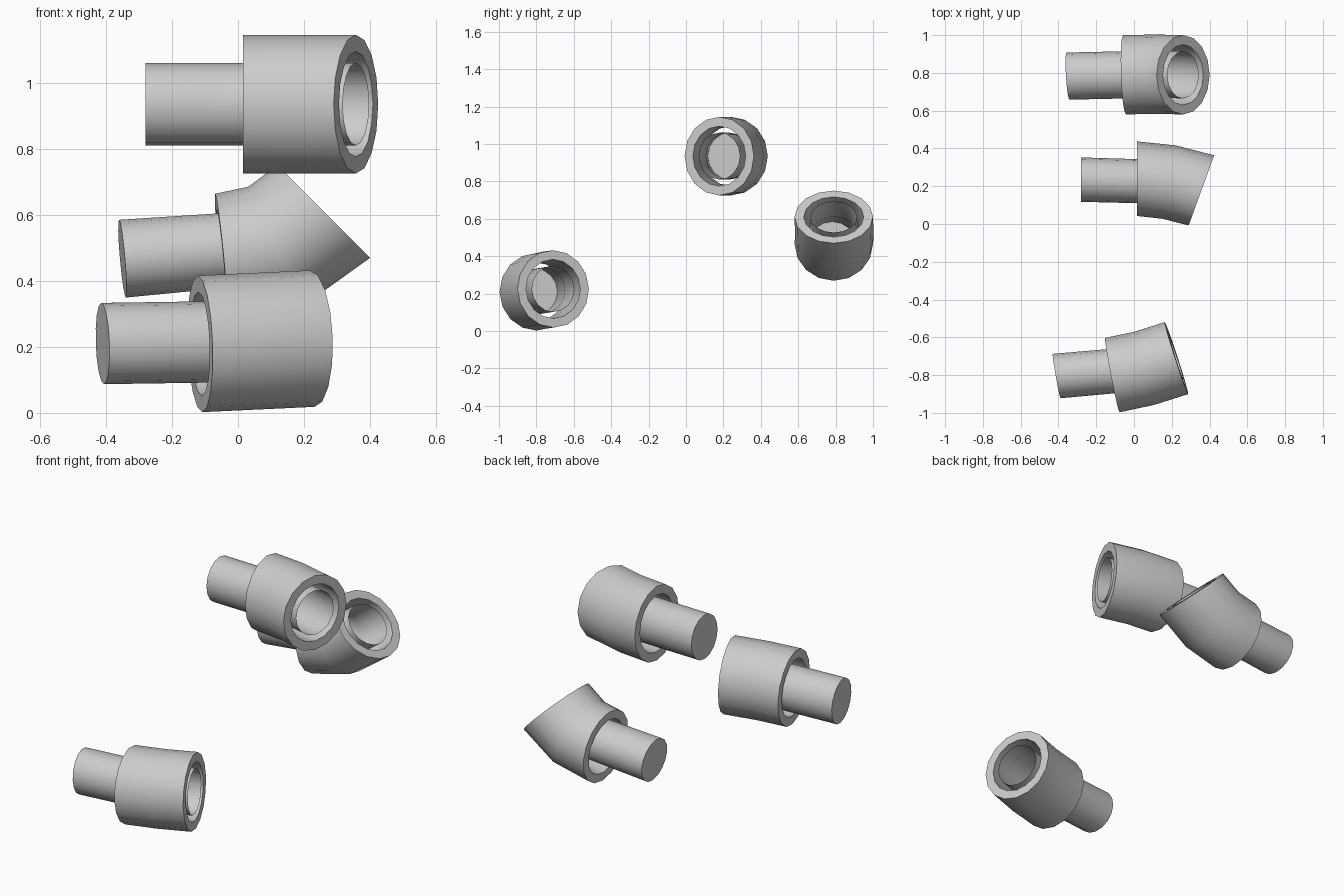
import bpy, bmesh
from math import sin, cos, pi, radians
from mathutils import Vector, Matrix

if "Cube" in bpy.data.objects:
    bpy.data.objects.remove(bpy.data.objects["Cube"])

SIDES = 16


def ring(bm, station, r_side, r_up):
    """Elliptical ring facing along a direction given by yaw and pitch."""
    centre, yaw, pitch = station
    rot = Matrix.Rotation(radians(yaw), 3, 'Z') @ Matrix.Rotation(radians(-pitch), 3, 'Y')
    verts = []
    for i in range(SIDES):
        a = 2 * pi * i / SIDES
        verts.append(bm.verts.new(Vector(centre) + rot @ Vector((0, r_side * cos(a), r_up * sin(a)))))
    return verts


def bridge(bm, rings, closed=False):
    pairs = list(zip(rings, rings[1:]))
    if closed:
        pairs.append((rings[-1], rings[0]))
    for a, b in pairs:
        for i in range(SIDES):
            j = (i + 1) % SIDES
            bm.faces.new((a[i], b[i], b[j], a[j]))


def finish(bm, name):
    bmesh.ops.recalc_face_normals(bm, faces=bm.faces)
    mesh = bpy.data.meshes.new(name)
    bm.to_mesh(mesh)
    bm.free()
    ob = bpy.data.objects.new(name, mesh)
    bpy.context.collection.objects.link(ob)
    bpy.ops.object.select_all(action='DESELECT')
    bpy.context.view_layer.objects.active = ob
    ob.select_set(True)
    bpy.ops.object.shade_smooth_by_angle(angle=radians(40))


def fitting(name, back, start, mid, end, squash):
    """Thick bent sleeve around a thin cup; squash = (side, up) scale."""
    s, u = squash
    path = (start, mid, end)
    # thick sleeve, open at both ends
    bm = bmesh.new()
    outer = [ring(bm, p, 0.21 * s, 0.21 * u) for p in path]
    inner = [ring(bm, p, 0.16 * s, 0.16 * u) for p in path]
    bridge(bm, outer + inner[::-1], closed=True)
    finish(bm, name + "_sleeve")
    # inner cup, closed at the back and open at the mouth
    bm = bmesh.new()
    cup = [ring(bm, p, 0.125 * s, 0.125 * u) for p in (back, mid, end)]
    bridge(bm, cup)
    bm.faces.new(cup[0])
    finish(bm, name + "_inner_tube")


# each station: centre, yaw, pitch
fitting("upper",
        ((-0.28, 0.235, 0.935), 0, 0),
        ((0.015, 0.24, 0.935), 0, 0),
        ((0.185, 0.222, 0.935), -10, 0),
        ((0.357, 0.178, 0.935), -20, 0), (0.94, 1))
fitting("rear",
        ((-0.35, 0.783, 0.467), 3.5, 5),
        ((-0.05, 0.79, 0.466), 2, 5.5),
        ((0.115, 0.793, 0.505), 1, 25),
        ((0.26, 0.79, 0.61), 0, 45), (1, 0.945))
fitting("lower",
        ((-0.41, -0.805, 0.21), 10, 2),
        ((-0.115, -0.8, 0.209), 11, 2),
        ((0.055, -0.764, 0.217), 14.5, 2),
        ((0.225, -0.71, 0.225), 18, 2), (0.955, 0.985))
